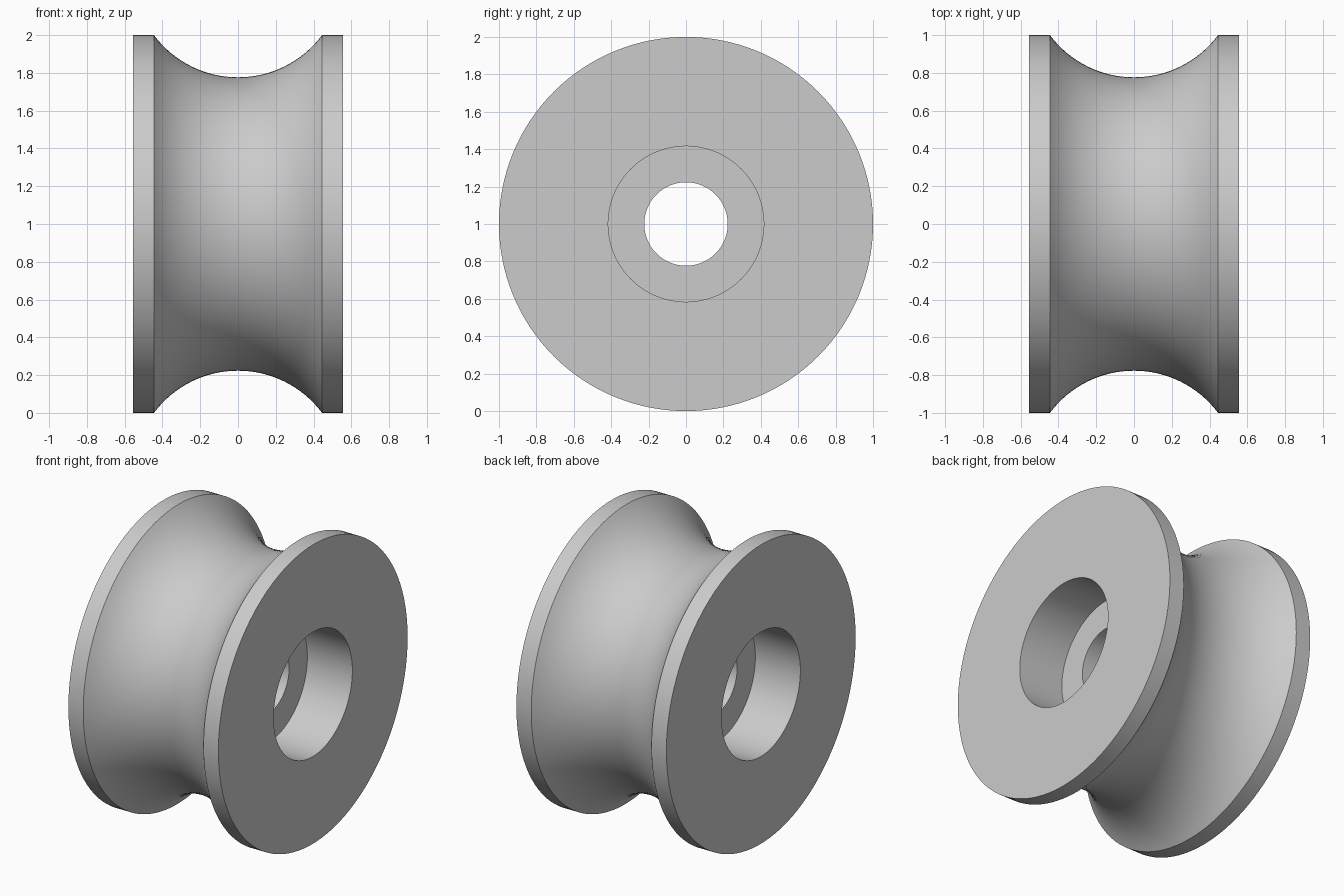
import bpy, bmesh, math
from mathutils import Vector, Matrix

cube = bpy.data.objects.get("Cube")
if cube:
    bpy.data.objects.remove(cube, do_unlink=True)

HALF_WIDTH, RIM_RADIUS = 0.555, 1.0
GROOVE_HALF, GROOVE_RADIUS = 0.445, 0.555
POCKET_RADIUS, POCKET_DEPTH = 0.416, 0.333
BORE_RADIUS = 0.223
SEGMENTS, ARC_STEPS = 128, 32

# Single plain grey material
grey = bpy.data.materials.new("plain grey")
grey.use_nodes = True
colour = (0.6, 0.6, 0.6, 1.0)
grey.diffuse_color = colour
grey.node_tree.nodes["Principled BSDF"].inputs["Base Color"].default_value = colour

# Circular groove between the two rims, as (x, radius)
centre = RIM_RADIUS + math.sqrt(GROOVE_RADIUS**2 - GROOVE_HALF**2)
sweep = math.asin(GROOVE_HALF / GROOVE_RADIUS)
profile = []
for i in range(ARC_STEPS + 1):
    a = sweep * (2 * i / ARC_STEPS - 1)
    profile.append((GROOVE_RADIUS * math.sin(a), centre - GROOVE_RADIUS * math.cos(a)))

# Rim, side face, bearing pocket and bore, mirrored for the other side
web = HALF_WIDTH - POCKET_DEPTH
side = [(HALF_WIDTH, RIM_RADIUS), (HALF_WIDTH, POCKET_RADIUS),
        (web, POCKET_RADIUS), (web, BORE_RADIUS)]
profile += side + [(-x, r) for x, r in reversed(side)]

# Revolve the closed profile about the x axis
bm = bmesh.new()
verts = [bm.verts.new((x, 0, r)) for x, r in profile]
edges = [bm.edges.new((v, verts[(i + 1) % len(verts)])) for i, v in enumerate(verts)]
bmesh.ops.spin(bm, geom=verts + edges, cent=(0, 0, 0), axis=(1, 0, 0),
               angle=math.tau, steps=SEGMENTS, use_merge=True)
bmesh.ops.remove_doubles(bm, verts=bm.verts, dist=1e-5)
bmesh.ops.recalc_face_normals(bm, faces=bm.faces)
bmesh.ops.translate(bm, verts=bm.verts, vec=(0, 0, RIM_RADIUS))

mesh = bpy.data.meshes.new("grooved_roller")
bm.to_mesh(mesh)
bm.free()
mesh.materials.append(grey)
roller = bpy.data.objects.new("grooved_roller", mesh)
bpy.context.collection.objects.link(roller)

# Smooth curved surfaces, keep the rims crisp
bpy.ops.object.select_all(action="DESELECT")
roller.select_set(True)
bpy.context.view_layer.objects.active = roller
bpy.ops.object.shade_smooth_by_angle(angle=math.radians(30))
